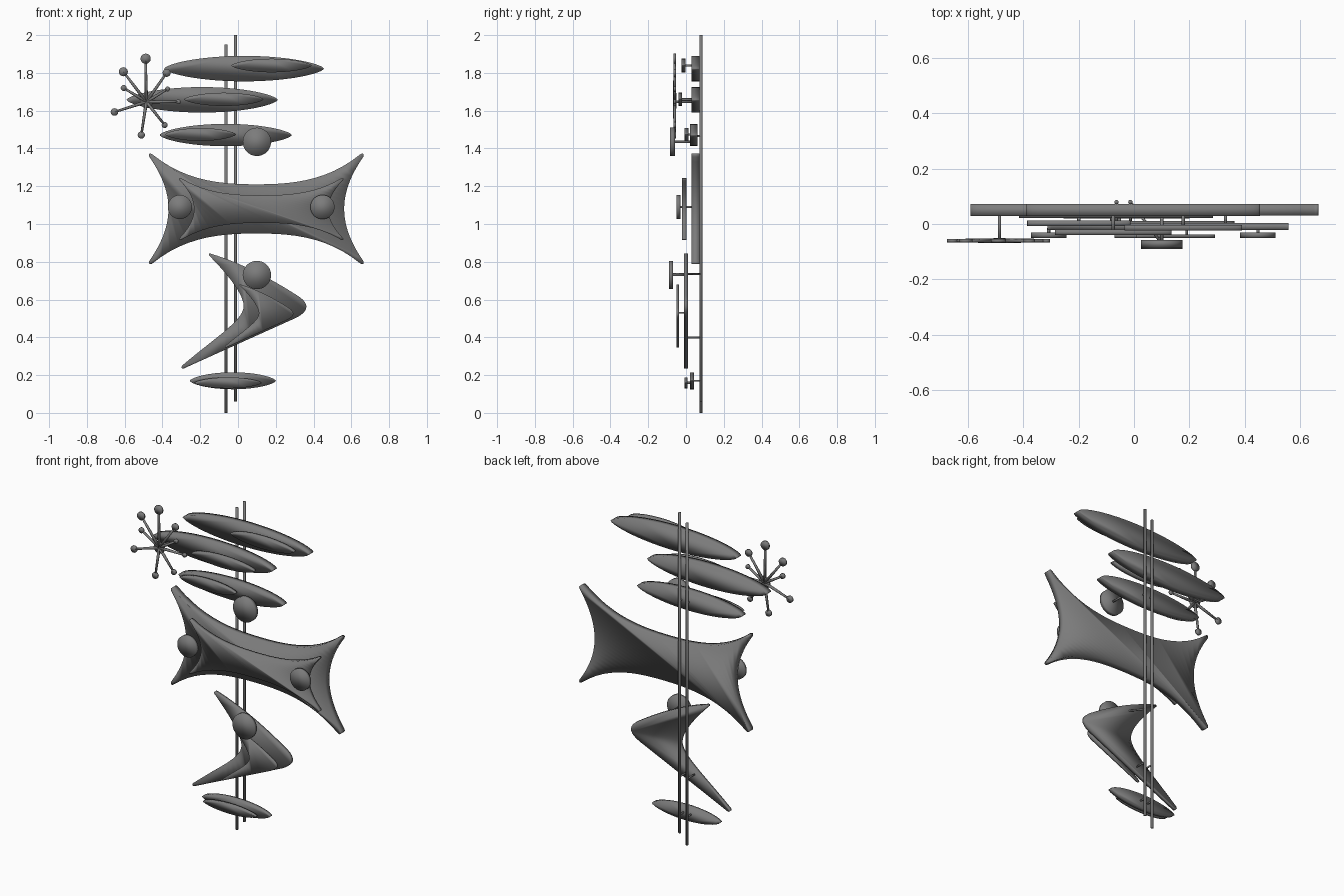
import bpy, bmesh, math
from mathutils import Vector
from mathutils.geometry import interpolate_bezier

cube = bpy.data.objects.get("Cube")
if cube:
    bpy.data.objects.remove(cube)

grey = bpy.data.materials.new("dark grey metal")
grey.use_nodes = True
COLOUR = (0.2, 0.2, 0.2, 1)
grey.diffuse_color = COLOUR
grey.node_tree.nodes["Principled BSDF"].inputs["Base Color"].default_value = COLOUR


def finish(name, bm):
    """Turn a bmesh into a fully smooth grey object."""
    bmesh.ops.recalc_face_normals(bm, faces=bm.faces)
    for face in bm.faces:
        face.smooth = True
    mesh = bpy.data.meshes.new(name)
    bm.to_mesh(mesh)
    bm.free()
    mesh.materials.append(grey)
    obj = bpy.data.objects.new(name, mesh)
    bpy.context.collection.objects.link(obj)
    return obj


def add_plate(bm, outline, front, back):
    """Extrude an x-z outline from the front depth to the back depth."""
    face = bm.faces.new([bm.verts.new((x, front, z)) for x, z in outline])
    new = bmesh.ops.extrude_face_region(bm, geom=[face], use_keep_orig=True)
    verts = [g for g in new["geom"] if isinstance(g, bmesh.types.BMVert)]
    bmesh.ops.translate(bm, verts=verts, vec=(0, back - front, 0))


def plate(name, outline, front, back):
    bm = bmesh.new()
    add_plate(bm, outline, front, back)
    return finish(name, bm)


def add_rod(bm, start, end, r1, r2=None, sides=12):
    start, end = Vector(start), Vector(end)
    axis = end - start
    turn = axis.to_track_quat("Z", "Y").to_matrix().to_4x4()
    turn.translation = (start + end) / 2
    bmesh.ops.create_cone(bm, cap_ends=True, segments=sides, radius1=r1,
                          radius2=r2 or r1, depth=axis.length, matrix=turn)


def rod(name, start, end, radius):
    bm = bmesh.new()
    add_rod(bm, start, end, radius)
    return finish(name, bm)


def circle(x, z, r, n=40):
    return [(x + r * math.cos(math.tau * i / n), z + r * math.sin(math.tau * i / n))
            for i in range(n)]


def lens(left, right, low, high, n=56):
    """Long leaf shape with narrow rounded ends."""
    cx, cz, a, b = (left + right) / 2, (low + high) / 2, (right - left) / 2, (high - low) / 2
    pts = []
    for i in range(n):
        t = math.tau * i / n
        s = math.sin(t)
        pts.append((cx + a * math.cos(t), cz + b * s * abs(s) ** 0.3))
    return pts


def bezier_path(segments, steps=14):
    """Chain 2D bezier segments, leaving out each end point."""
    pts = []
    for seg in segments:
        p0, h0, h1, p1 = [Vector((x, z, 0)) for x, z in seg]
        pts += [(p.x, p.y) for p in interpolate_bezier(p0, h0, h1, p1, steps)[:-1]]
    return pts


def bowtie(cx, cz, sx, sz):
    """Four-cornered concave shape, mirrored from one quarter."""
    quarter = bezier_path([
        ((.465, 0), (.465, .09), (.5, .18), (.566, .275)),
        ((.566, .275), (.573, .29), (.565, .297), (.552, .29)),
        ((.552, .29), (.38, .15), (.2, .13), (0, .13))], 12) + [(0, .13)]
    half = quarter + [(-x, z) for x, z in reversed(quarter[:-1])]
    full = half + [(x, -z) for x, z in reversed(half[1:-1])]
    return [(cx + x * sx, cz + z * sz) for x, z in full]


def boomerang(ox, oz, s):
    path = bezier_path([
        ((-.145, .843), (0, .80), (.16, .72), (.30, .63)),
        ((.30, .63), (.38, .585), (.385, .54), (.30, .50)),
        ((.30, .50), (.1, .41), (-.1, .32), (-.285, .236)),
        ((-.285, .236), (-.298, .232), (-.303, .242), (-.294, .252)),
        ((-.294, .252), (-.12, .40), (.03, .49), (.03, .565)),
        ((.03, .565), (.03, .63), (-.06, .74), (-.152, .832)),
        ((-.152, .832), (-.158, .84), (-.153, .845), (-.145, .843))])
    return [(ox + x * s, oz + z * s) for x, z in path]


# Upright poles
rod("left_pole", (-.013, .079, .06), (-.013, .079, 2), .008)
rod("right_pole", (-.063, .079, 0), (-.063, .079, 1.95), .008)

# Leaf plates, each with a smaller one standing off in front
leaves = [
    ("top_leaf", (-.39, .455, 1.755, 1.89), .028, .072, (-.035, .39, 1.803, 1.875), -.024, -.003),
    ("second_leaf", (-.59, .21, 1.59, 1.725), .028, .072, (-.285, .135, 1.625, 1.695), -.04, -.02),
    ("third_leaf", (-.415, .285, 1.412, 1.53), .022, .062, (-.385, -.013, 1.44, 1.508), -.008, .012),
    ("bottom_leaf", (-.255, .20, .125, .215), .02, .042, (-.23, .125, .13, .188), -.008, .008)]
for name, big, f1, b1, small, f2, b2 in leaves:
    plate(name, lens(*big), f1, b1)
    plate(name + "_overlay", lens(*small), f2, b2)
    x, z = (small[0] + small[1]) / 2, (small[2] + small[3]) / 2
    rod(name + "_spacer", (x, b2 - .005, z), (x, f1 + .005, z), .006)
for x in (-.063, -.013):
    for z, back in ((1.465, .062), (.17, .042)):
        rod("leaf_mount", (x, back - .005, z), (x, .079, z), .005)

# Four-cornered body
plate("body", bowtie(.097, 1.08, 1, 1), .03, .072)
plate("body_overlay", bowtie(.123, 1.079, .765, .56), -.022, .003)
for x in (-.08, .33):
    rod("body_spacer", (x, 0, 1.09), (x, .035, 1.09), .006)

# Boomerang
plate("boomerang", boomerang(0, 0, 1), -.01, .01)
plate("boomerang_overlay", boomerang(.094, .216, .55), -.05, -.038)
rod("boomerang_spacer", (.19, -.04, .53), (.19, -.005, .53), .005)
for x in (-.063, -.013):
    rod("boomerang_mount", (x, .005, .4), (x, .079, .4), .005)

# Round discs on stems
for name, x, z, r, front, back, end in (
        ("upper_disc", .1, 1.435, .075, -.084, -.058, .03),
        ("lower_disc", .1, .73, .075, -.09, -.068, 0),
        ("right_eye_disc", -.308, 1.09, .064, -.05, -.03, -.015),
        ("left_eye_disc", .447, 1.09, .064, -.05, -.03, -.015)):
    plate(name, circle(x, z, r), front, back)
    rod(name + "_stem", (x, back - .005, z), (x, end, z), .006)
rod("lower_disc_brace", (.1, -.07, .735), (-.013, .079, .735), .005)

# Starburst: tapered arms with flat round tips
hx, hz, depth = -.485, 1.647, -.06
bm = bmesh.new()
add_plate(bm, circle(hx, hz, .034, 24), depth - .006, depth + .006)
for x, z, r in ((-.489, 1.875, .027), (-.607, 1.806, .024), (-.378, 1.80, .021),
                (-.605, 1.72, .016), (-.373, 1.715, .013), (-.654, 1.593, .02),
                (-.512, 1.471, .019), (-.388, 1.524, .016), (-.316, 1.647, .013)):
    add_plate(bm, circle(x, z, r, 20), depth - .006, depth + .006)
    add_rod(bm, (hx, depth, hz), (x, depth, z), .009, .006, 8)
add_rod(bm, (hx, depth, hz), (hx, .035, hz), .006)
finish("starburst", bm)
